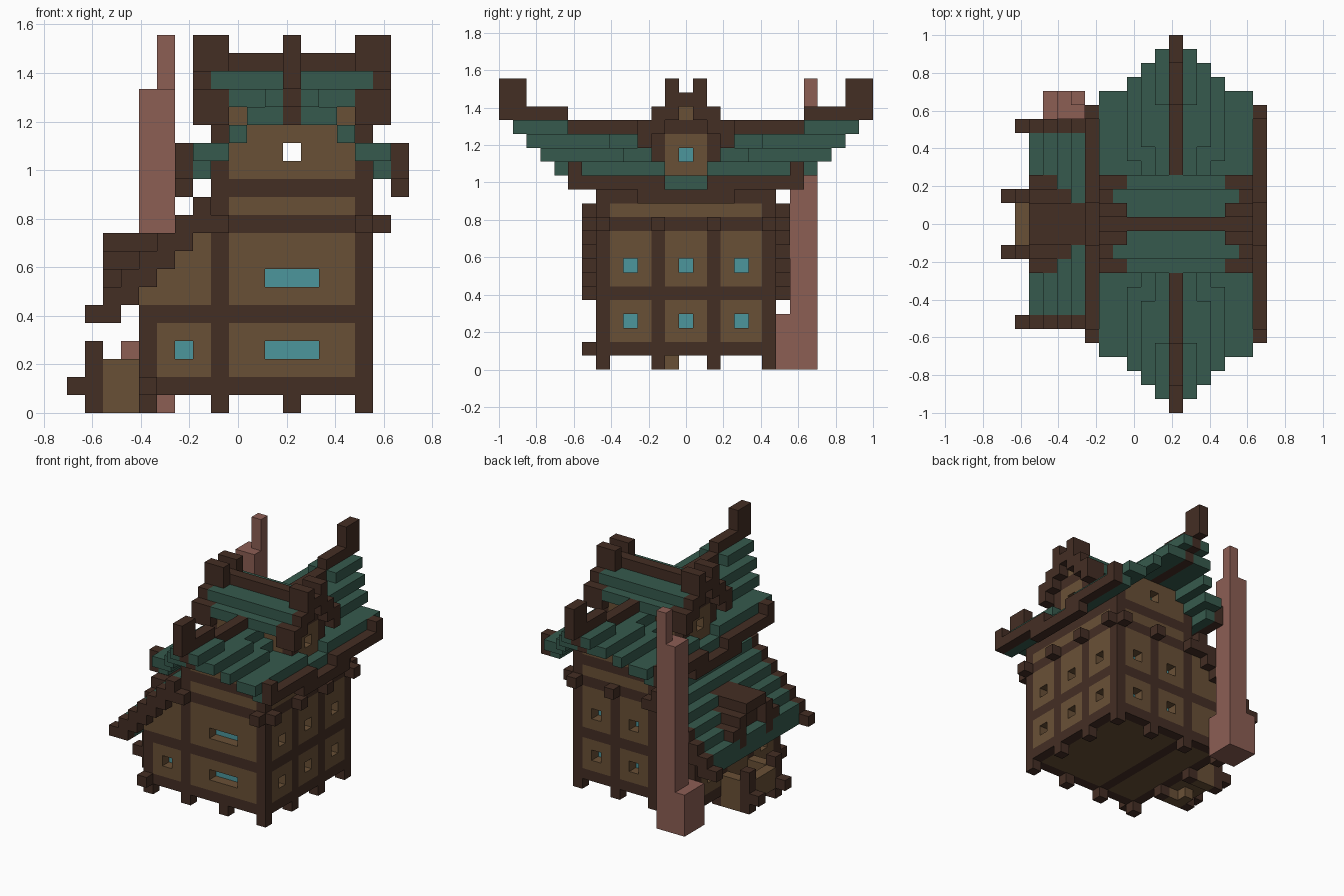
import bpy, bmesh

cube = bpy.data.objects.get("Cube")
if cube:
    bpy.data.objects.remove(cube)

U = 2 / 27          # size of one block
NX, NY = 19, 27     # blocks across and deep
AXIS = 24           # mirror sum of the main house across its ridge
cells = {}          # block position -> part name


def fill(part, x, y, z, mx=False, my=False):
    """Fill a block range; part None carves. mx / my also fill the mirrored range."""
    for i in range(*x):
        for j in range(*y):
            for k in range(*z):
                for a in ({i, AXIS - i} if mx else {i}):
                    for b in ({j, NY - 1 - j} if my else {j}):
                        if part:
                            cells[a, b, k] = part
                        else:
                            cells.pop((a, b, k), None)


def one(n, size=1):
    return (n, n + size)


def window_y(x, z, j, width=1):
    """Opening in a front or back wall with a glowing pane behind it."""
    inner = j + 1 if j < 13 else j - 1
    fill(None, one(x, width), one(j), one(z))
    fill("window_panes", one(x, width), one(inner), one(z))


def window_x(y, z, i, inner):
    fill(None, one(i), one(y), one(z))
    fill("window_panes", one(inner), one(y), one(z))


# Floor and plaster walls
fill("floor", (4, 17), (7, 20), one(1))
for j in (7, 19):
    fill("wall_panels", (8, 17), one(j), (1, 15))
    fill("wall_panels", (10, 15), one(j), one(15))
    fill("wall_panels", (4, 9), one(j), (1, 6))
    for k in range(6, 10):
        fill("wall_panels", (k - 2, 9), one(j), one(k))
fill("wall_panels", one(16), (7, 20), (1, 13))
fill("wall_panels", one(8), (7, 20), (9, 13))
fill("wall_panels", one(4), (7, 20), (1, 6))

# Timber frame: sills, floor beams, top plates
for k in (1, 5):
    fill("timber_beams", (4, 17), one(7), one(k), my=True)
    fill("timber_beams", one(16), (7, 20), one(k))
    fill("timber_beams", one(4), (7, 20), one(k))
fill("timber_beams", one(8), (7, 20), one(1))
for k in (10, 12):
    fill("timber_beams", (8, 17), one(7), one(k), my=True)
    fill("timber_beams", one(8), (7, 20), one(k), mx=True)

# Posts with feet
for i in (8, 16):
    fill("timber_posts", one(i), one(7), (0, 14), my=True)
fill("timber_posts", one(12), one(7), one(0), my=True)
fill("timber_posts", one(12), one(19), (1, 11))
for j in (11, 15):
    fill("timber_posts", one(16), one(j), (0, 11))
for j in (7, 11, 15, 19):
    fill("timber_posts", one(4), one(j), (0, 6))
    fill("beam_ends", one(17), one(j), one(10))
for i in (8, 16):
    fill("beam_ends", one(i), one(6), one(10), my=True)
fill("beam_ends", one(12), one(20), one(10))
fill("beam_ends", one(4), one(6), one(1), my=True)

# Windows
for k in (3, 7):
    window_y(11, k, 7, 3)
    for i in (10, 14):
        window_y(i, k, 19)
    for j in (9, 13, 17):
        window_x(j, k, 16, 15)
window_y(6, 3, 7)
for j in (9, 17):
    window_x(j, 3, 4, 5)
fill(None, one(12), one(7), one(14), my=True)

# Lean-to roof with stepped verge boards
for s in range(1, 7):
    fill("lean_to_roof", (max(s, 2), s + 2), (7, 20), one(s + 4))
    fill("lean_to_boards", (s, s + 2), one(6), one(s + 4), my=True)
fill("lean_to_roof", one(7), (7, 20), one(11))
fill("lean_to_boards", one(7), one(6), one(11), my=True)
for j in (7, 19):
    for k in range(6, 10):
        fill("wall_panels", (k - 2, 8), one(j), one(k))

# Small dark dormer on the lean-to
fill("lean_to_dormer", (2, 6), (12, 15), one(9))
fill("lean_to_dormer", (2, 5), one(11), one(8), my=True)
fill("lean_to_dormer", (2, 4), one(10), one(7), my=True)
fill("lean_to_dormer", one(3), (11, 16), (7, 9))
fill("lean_to_dormer", one(2), one(11), (6, 8), my=True)

# Low porch bay
fill("porch_panels", (2, 4), one(11), (0, 3), my=True)
fill("porch_panels", one(1), (12, 15), (1, 3))
fill("porch_panels", (2, 4), (12, 15), one(1))
fill("porch_panels", one(2), one(12), one(0))
fill("porch_posts", one(1), one(11), (0, 4), my=True)
fill("porch_posts", one(0), one(11), one(1), my=True)

# Main roof: courses lifted towards both gable ends
for x, start, bend, k in (((13, 14), 1, 5, 17), ((14, 15), 2, 8, 16),
                          ((15, 16), 3, 9, 15), ((16, 18), 4, 12, 14)):
    fill("main_roof", x, (start, bend), one(k), mx=True, my=True)
    fill("main_roof", x, (bend, 14), one(k - 1), mx=True, my=True)
fill("main_roof", one(13), (2, 14), one(16), mx=True, my=True)
fill("main_roof", one(17), (5, 14), one(13), mx=True, my=True)

# Eave beams curling up at the ends
fill("eave_beams", one(18), (10, 14), one(12), mx=True, my=True)
fill("eave_beams", one(18), (5, 12), one(13), mx=True, my=True)
fill("eave_beams", one(18), one(5), one(14), mx=True, my=True)

# Main ridge with upturned ends
fill("main_ridge", one(12), (2, 14), one(16), my=True)
fill("main_ridge", one(12), (1, 11), one(17), my=True)
fill("main_ridge", one(12), (0, 5), one(18), my=True)
fill("main_ridge", one(12), (0, 2), (19, 21), my=True)

# Cross dormer walls and windows
fill("dormer_panels", (9, 16), one(11), (15, 17), my=True)
fill("dormer_panels", one(16), (12, 15), (14, 17), mx=True)
fill("dormer_frame", one(16), one(11), (14, 18), mx=True, my=True)
fill("dormer_frame", one(16), (12, 15), one(17), mx=True)
window_x(13, 15, 16, 15)
window_x(13, 15, 8, 9)

# Cross dormer roof, bargeboards and ridge
fill("dormer_roof", (9, 16), one(10), one(17), my=True)
fill("dormer_roof", (9, 16), one(11), one(17), my=True)
fill("dormer_roof", (8, 17), (11, 16), one(18))
fill("dormer_frame", (16, 18), one(10), (16, 18), mx=True, my=True)
fill("dormer_frame", one(17), one(11), (17, 19), mx=True, my=True)
fill("dormer_frame", (16, 18), one(12), one(18), mx=True, my=True)
fill("dormer_frame", (16, 18), one(12), (19, 21), mx=True, my=True)
fill("dormer_panels", one(16), one(13), one(18), mx=True)
fill("dormer_ridge", (7, 18), one(13), one(19))

# Stepped chimney
fill("chimney", (3, 6), (20, 23), (0, 4))
fill("chimney", (4, 6), (21, 23), (4, 18))
fill("chimney", one(5), one(22), (18, 21))


def material(name, rgb):
    lin = [((c / 255 + 0.055) / 1.055) ** 2.4 for c in rgb] + [1]
    m = bpy.data.materials.new(name)
    m.use_nodes = True
    m.diffuse_color = lin
    m.node_tree.nodes["Principled BSDF"].inputs["Base Color"].default_value = lin
    return m


timber = material("dark timber", (68, 46, 36))
plaster = material("tan plaster", (105, 80, 54))
tiles = material("green tiles", (54, 90, 77))
glass = material("teal glass", (76, 150, 156))
brick = material("pink brick", (140, 94, 84))


def part_material(part):
    for word, m in (("roof", tiles), ("panels", plaster), ("floor", plaster),
                    ("panes", glass), ("chimney", brick)):
        if word in part:
            return m
    return timber


def build(part):
    """Mesh the outer faces of all blocks belonging to one part."""
    bm = bmesh.new()
    verts = {}

    def vert(p):
        if p not in verts:
            verts[p] = bm.verts.new(((p[0] - NX / 2) * U, (p[1] - NY / 2) * U, p[2] * U))
        return verts[p]

    for c in [c for c, name in cells.items() if name == part]:
        for axis in range(3):
            for side in (0, 1):
                near = list(c)
                near[axis] += 2 * side - 1
                if tuple(near) in cells:
                    continue
                corners = []
                for u, v in ((0, 0), (1, 0), (1, 1), (0, 1)):
                    p = list(c)
                    p[axis] += side
                    p[(axis + 1) % 3] += u
                    p[(axis + 2) % 3] += v
                    corners.append(vert(tuple(p)))
                bm.faces.new(corners if side else corners[::-1])
    mesh = bpy.data.meshes.new(part)
    bm.to_mesh(mesh)
    bm.free()
    mesh.materials.append(part_material(part))
    bpy.context.collection.objects.link(bpy.data.objects.new(part, mesh))


for part in sorted(set(cells.values())):
    build(part)
